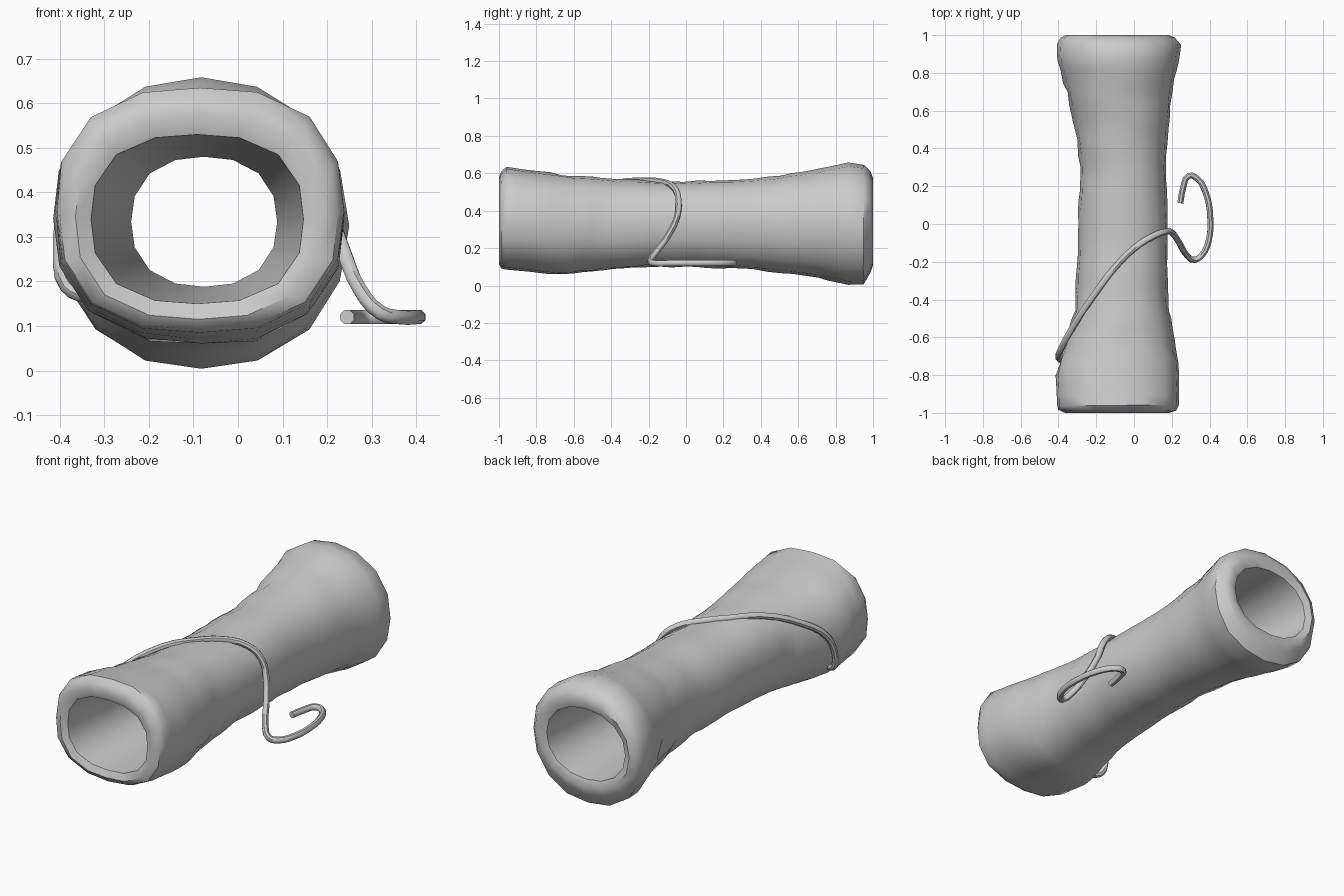
import bpy, bmesh, math, random

random.seed(4)
SIDES = 16

# Log outline stations: y, left x, right x, bottom z, top z
OUTER = [
    (-0.985, -0.400, 0.225, 0.092, 0.610), (-0.96, -0.408, 0.237, 0.085, 0.635),
    (-0.80, -0.415, 0.240, 0.070, 0.612), (-0.66, -0.375, 0.222, 0.058, 0.592),
    (-0.45, -0.312, 0.185, 0.080, 0.575), (-0.20, -0.300, 0.175, 0.100, 0.560),
    (0.00, -0.295, 0.180, 0.100, 0.558), (0.30, -0.285, 0.170, 0.090, 0.565),
    (0.50, -0.310, 0.182, 0.070, 0.588), (0.70, -0.355, 0.202, 0.045, 0.620),
    (0.87, -0.405, 0.240, 0.003, 0.658), (0.95, -0.410, 0.250, 0.005, 0.645),
    (0.985, -0.390, 0.215, 0.070, 0.610)]
# Hollow core, back to front, including the rounded rims
INNER = [
    (1.00, -0.360, 0.185, 0.110, 0.575), (0.985, -0.325, 0.145, 0.150, 0.530),
    (0.00, -0.240, 0.088, 0.188, 0.480),
    (-0.985, -0.330, 0.147, 0.150, 0.530), (-1.00, -0.365, 0.187, 0.115, 0.577)]


def refine(stations, step):
    """Insert extra rings between widely spaced stations."""
    out = []
    for a, b in zip(stations, stations[1:]):
        n = max(1, round(abs(b[0] - a[0]) / step))
        out += [tuple(p + (q - p) * i / n for p, q in zip(a, b)) for i in range(n)]
    return out + [stations[-1]]


def ring(bm, s, bump):
    y, x0, x1, z0, z1 = s
    e = 2.35 - 0.2 * y      # the front end is squarer than the back
    verts = []
    for i in range(SIDES):
        t = 2 * math.pi * i / SIDES
        c, d = math.cos(t), math.sin(t)
        k = 1 + random.uniform(-bump, bump)
        k /= (abs(c) ** e + abs(d) ** e) ** (1 / e)
        dy = random.uniform(-bump, bump) * 0.7
        verts.append(bm.verts.new(((x0 + x1) / 2 + (x1 - x0) / 2 * k * c, y + dy,
                                   (z0 + z1) / 2 + (z1 - z0) / 2 * k * d)))
    return verts


# Hollow log
bm = bmesh.new()
rings = [ring(bm, s, 0.016 if abs(s[0]) < 0.8 else 0.004) for s in refine(OUTER, 0.06)]
rings += [ring(bm, s, 0.0) for s in INNER]
for a, b in zip(rings, rings[1:] + rings[:1]):
    for i in range(SIDES):
        j = (i + 1) % SIDES
        bm.faces.new((a[i], a[j], b[j], b[i]))
bmesh.ops.recalc_face_normals(bm, faces=bm.faces)
mesh = bpy.data.meshes.new("hollow_log")
bm.to_mesh(mesh)
bm.free()
log = bpy.data.objects.new("hollow_log", mesh)
bpy.context.collection.objects.link(log)

# Vine growing out of the log side, wrapped over it, with a flat loop at its free end
PATH = [
    (-0.26, -0.755, 0.20), (-0.34, -0.735, 0.17), (-0.385, -0.72, 0.19),
    (-0.40, -0.705, 0.26), (-0.385, -0.66, 0.37),
    (-0.32, -0.54, 0.47), (-0.20, -0.36, 0.55), (-0.10, -0.23, 0.56), (0.00, -0.13, 0.555),
    (0.10, -0.065, 0.525), (0.17, -0.04, 0.46), (0.205, -0.05, 0.36), (0.24, -0.10, 0.26),
    (0.275, -0.16, 0.18), (0.32, -0.19, 0.13), (0.36, -0.165, 0.12), (0.395, -0.09, 0.12),
    (0.404, 0.03, 0.12), (0.38, 0.165, 0.12), (0.335, 0.24, 0.12), (0.29, 0.255, 0.12),
    (0.26, 0.19, 0.12), (0.245, 0.11, 0.12)]
curve = bpy.data.curves.new("vine", 'CURVE')
curve.dimensions = '3D'
curve.bevel_depth = 0.017
curve.bevel_resolution = 2
curve.use_fill_caps = True
curve.resolution_u = 3
sp = curve.splines.new('BEZIER')
sp.bezier_points.add(len(PATH) - 1)
for p, co in zip(sp.bezier_points, PATH):
    p.co = co
    p.handle_left_type = p.handle_right_type = 'AUTO'
vine = bpy.data.objects.new("vine", curve)
bpy.context.collection.objects.link(vine)
bpy.context.view_layer.objects.active = vine
vine.select_set(True)
bpy.ops.object.convert(target='MESH')

# Smooth shading on both parts, keeping the lip of the hollow crisp
log.select_set(True)
bpy.ops.object.shade_smooth_by_angle(angle=math.radians(45))
